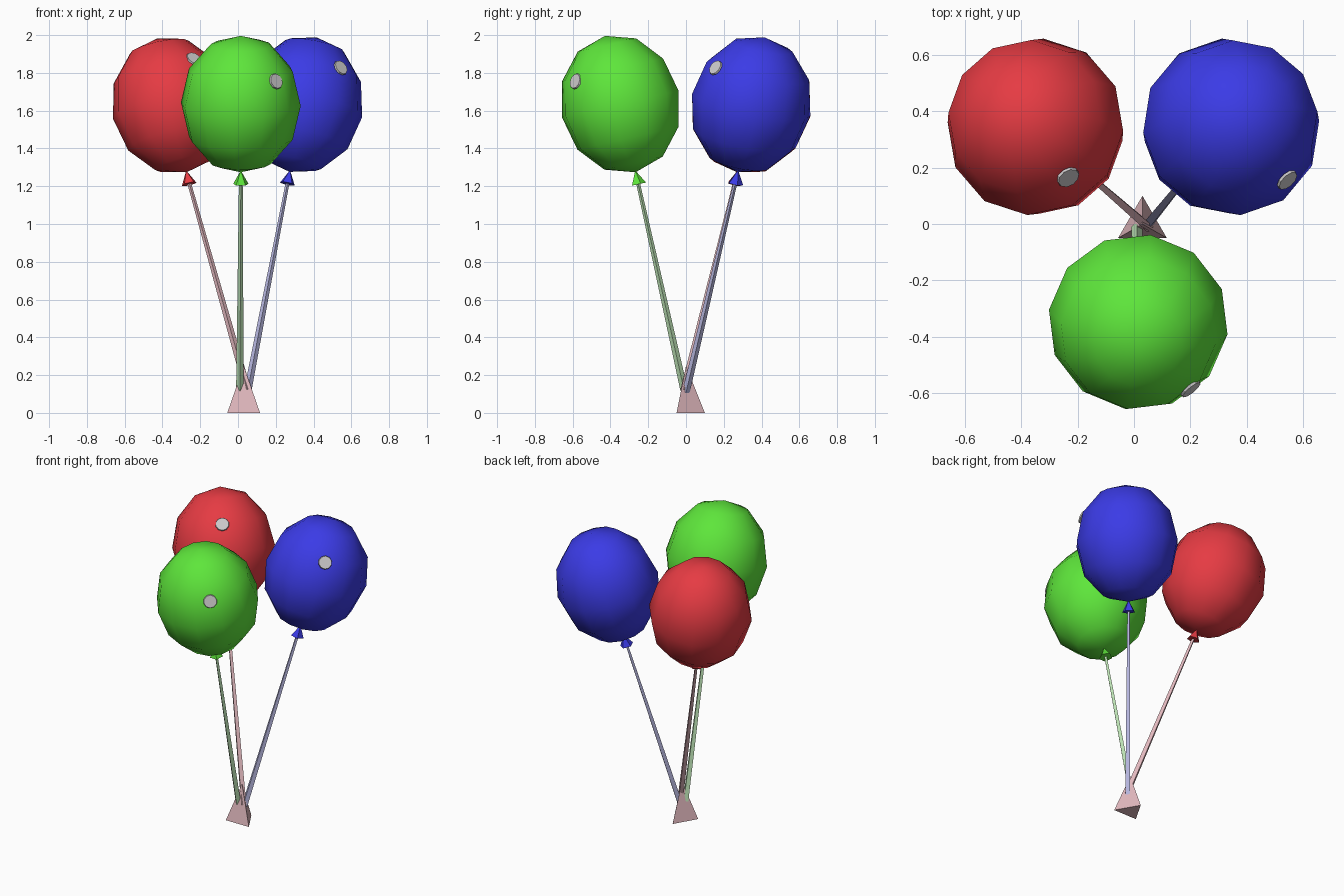
import bpy, bmesh, math
from mathutils import Vector, Matrix
from mathutils.bvhtree import BVHTree

if "Cube" in bpy.data.objects:
    bpy.data.objects.remove(bpy.data.objects["Cube"])

UP = Vector((0, 0, 1))


def material(name, rgb):
    m = bpy.data.materials.new(name)
    lin = [((c / 255 + 0.055) / 1.055) ** 2.4 for c in rgb]
    m.diffuse_color = (*lin, 1)
    m.use_nodes = True
    m.node_tree.nodes["Principled BSDF"].inputs["Base Color"].default_value = m.diffuse_color
    return m


def finish(name, bm, mat, smooth=False):
    mesh = bpy.data.meshes.new(name)
    for f in bm.faces:
        f.smooth = smooth
    bm.to_mesh(mesh)
    mesh.materials.append(mat)
    bpy.context.collection.objects.link(bpy.data.objects.new(name, mesh))


def cone_between(name, a, b, ra, rb, sides, mat, spin=0, smooth=False):
    """Tapered prism from point a (radius ra) to point b (radius rb)."""
    a, b = Vector(a), Vector(b)
    d = b - a
    turn = UP.rotation_difference(d).to_matrix().to_4x4()
    m = Matrix.Translation((a + b) / 2) @ turn @ Matrix.Rotation(spin, 4, 'Z')
    bm = bmesh.new()
    bmesh.ops.create_cone(bm, cap_ends=True, segments=sides, radius1=ra,
                          radius2=rb, depth=d.length, matrix=m)
    bmesh.ops.remove_doubles(bm, verts=bm.verts, dist=1e-5)
    bmesh.ops.recalc_face_normals(bm, faces=bm.faces)
    finish(name, bm, mat, smooth)


def balloon(label, mat, string_mat, centre, lean, foot, glint, spin):
    c = Vector(centre)
    axis = Vector((*lean, 1)).normalized()
    # body: slightly tall sphere leaning along its string
    turn = UP.rotation_difference(axis).to_matrix().to_4x4()
    m = (Matrix.Translation(c) @ turn @ Matrix.Diagonal((0.32, 0.32, 0.37, 1))
         @ Matrix.Rotation(math.radians(spin), 4, 'Z'))
    bm = bmesh.new()
    bmesh.ops.create_uvsphere(bm, u_segments=12, v_segments=6, radius=1, matrix=m)
    tree = BVHTree.FromBMesh(bm)
    finish(label + "_balloon", bm, mat, True)
    # highlight: thin round plate lying on the skin
    out = Vector(glint).normalized()
    hit = tree.ray_cast(c, out)[0]
    local = turn.to_3x3().inverted() @ (hit - c)
    n = turn.to_3x3() @ Vector((local.x / .1024, local.y / .1024, local.z / .1369))
    n.normalize()
    cone_between(label + "_highlight", hit + n * 0.001, hit + n * 0.01,
                 0.043, 0.04, 10, highlight)
    # knot and string
    knot = c - axis * 0.435
    cone_between(label + "_knot", knot, c - axis * 0.36, 0.042, 0, 5, mat)
    cone_between(label + "_string", foot, knot + axis * 0.02, 0.02, 0.01, 4, string_mat)


red = material("red", (230, 59, 67))
green = material("green", (94, 230, 59))
blue = material("blue", (59, 59, 230))
pale_red = material("pale red", (225, 184, 190))
pale_green = material("pale green", (188, 225, 180))
pale_blue = material("pale blue", (184, 184, 225))
highlight = material("light grey", (205, 203, 204))

balloon("red", red, pale_red, (-0.35, 0.345, 1.628), (-0.22, 0.21),
        (0.05, -0.01, 0.12), (0.11, -0.17, 0.235), -4)
balloon("green", green, pale_green, (0.015, -0.348, 1.635), (0, -0.225),
        (0.01, -0.01, 0.12), (0.185, -0.235, 0.12), -8)
balloon("blue", blue, pale_blue, (0.345, 0.345, 1.632), (0.2, 0.2),
        (0.05, 0, 0.11), (0.19, -0.18, 0.187), 5)

# weight: three-sided pyramid
cone_between("weight", (0.03, 0, 0), (0.03, 0, 0.25), 0.1, 0, 3, pale_red)
